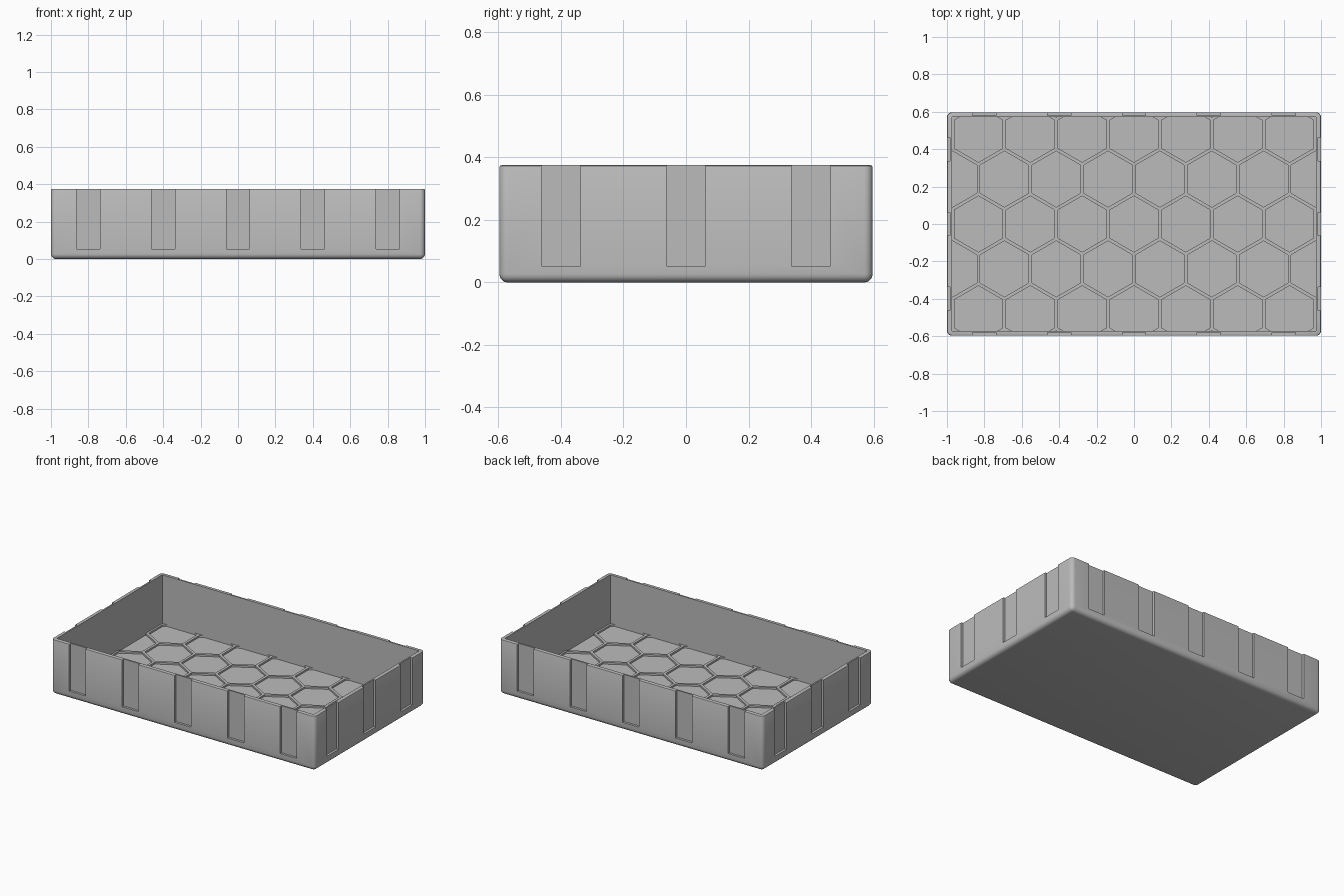
import bpy, bmesh, math
from mathutils import Matrix, Vector

if "Cube" in bpy.data.objects:
    bpy.data.objects.remove(bpy.data.objects["Cube"], do_unlink=True)

# Overall sizes
HX, HY, H = 1.0, 0.597, 0.375
IX, IY, FLOOR = 0.974, 0.571, 0.03
SLOT_W, SLOT_Z, SLOT_D = 0.125, 0.053, 0.016
HEX_R, RIB_W, RIB_H = 0.16, 0.018, 0.012

grey = bpy.data.materials.new("grey_plastic")
grey.use_nodes = True
colour = (0.5, 0.5, 0.5, 1)
grey.diffuse_color = colour
grey.node_tree.nodes["Principled BSDF"].inputs["Base Color"].default_value = colour


def add_box(bm, x, y, z):
    """Add a box spanning the three given (low, high) ranges."""
    spans = (x, y, z)
    centre = Vector([(a + b) / 2 for a, b in spans])
    size = [b - a for a, b in spans]
    bmesh.ops.create_cube(bm, size=1, matrix=Matrix.Translation(centre) @ Matrix.Diagonal((*size, 1)))


def make_object(name, bm):
    mesh = bpy.data.meshes.new(name)
    bm.to_mesh(mesh)
    bm.free()
    mesh.materials.append(grey)
    obj = bpy.data.objects.new(name, mesh)
    bpy.context.collection.objects.link(obj)
    return obj


def carve(obj, cutter):
    """Subtract the cutter and remove it."""
    mod = obj.modifiers.new("carve", "BOOLEAN")
    mod.operation, mod.solver, mod.object = "DIFFERENCE", "EXACT", cutter
    bpy.ops.object.select_all(action="DESELECT")
    bpy.context.view_layer.objects.active = obj
    obj.select_set(True)
    bpy.ops.object.modifier_apply(modifier=mod.name)
    bpy.data.objects.remove(cutter, do_unlink=True)


# Tray: rounded outer block
bm = bmesh.new()
add_box(bm, (-HX, HX), (-HY, HY), (0, H))
lower = [e for e in bm.edges if any(v.co.z < H / 2 for v in e.verts)]
bmesh.ops.bevel(bm, geom=lower, offset=0.027, segments=5, profile=0.5, affect="EDGES")
rim = [e for e in bm.edges if all(v.co.z > H - 0.001 for v in e.verts)]
bmesh.ops.bevel(bm, geom=rim, offset=0.006, segments=2, profile=0.5, affect="EDGES")
tray = make_object("tray", bm)

# Hollow inside and upright slots around the outer walls
bm = bmesh.new()
add_box(bm, (-IX, IX), (-IY, IY), (FLOOR, H + 0.1))
half = SLOT_W / 2
for side in (-1, 1):
    for i in range(-2, 3):
        c = i * 0.4
        add_box(bm, (c - half, c + half),
                sorted((side * (HY - SLOT_D), side * (HY + 0.1))), (SLOT_Z, H + 0.1))
    for i in range(-1, 2):
        c = i * 0.4
        add_box(bm, sorted((side * (HX - SLOT_D), side * (HX + 0.1))),
                (c - half, c + half), (SLOT_Z, H + 0.1))
carve(tray, make_object("tray_cutter", bm))
bpy.ops.object.shade_smooth_by_angle(angle=math.radians(35))

# Honeycomb ribs on the floor: a thin slab with hexagons cut out
bm = bmesh.new()
add_box(bm, (-IX - 0.003, IX + 0.003), (-IY - 0.003, IY + 0.003), (FLOOR - 0.003, FLOOR + RIB_H))
ribs = make_object("honeycomb_floor_ribs", bm)
bm = bmesh.new()
pitch = HEX_R * math.sqrt(3)
radius = (pitch - RIB_W) / math.sqrt(3)
for row in range(-3, 4):
    for col in range(-5, 6):
        x = (col + 0.5 * (row % 2)) * pitch
        y = row * 1.5 * HEX_R
        place = Matrix.Translation((x, y, FLOOR)) @ Matrix.Rotation(math.pi / 2, 4, "Z")
        ring = [bm.verts.new(place @ Vector((radius * math.cos(a), radius * math.sin(a), -0.05)))
                for a in (k * math.pi / 3 for k in range(6))]
        base = bm.faces.new(ring)
        top = bmesh.ops.extrude_face_region(bm, geom=[base])["geom"]
        bmesh.ops.translate(bm, vec=(0, 0, 0.1), verts=[g for g in top if isinstance(g, bmesh.types.BMVert)])
bmesh.ops.recalc_face_normals(bm, faces=bm.faces)
carve(ribs, make_object("rib_cutter", bm))
